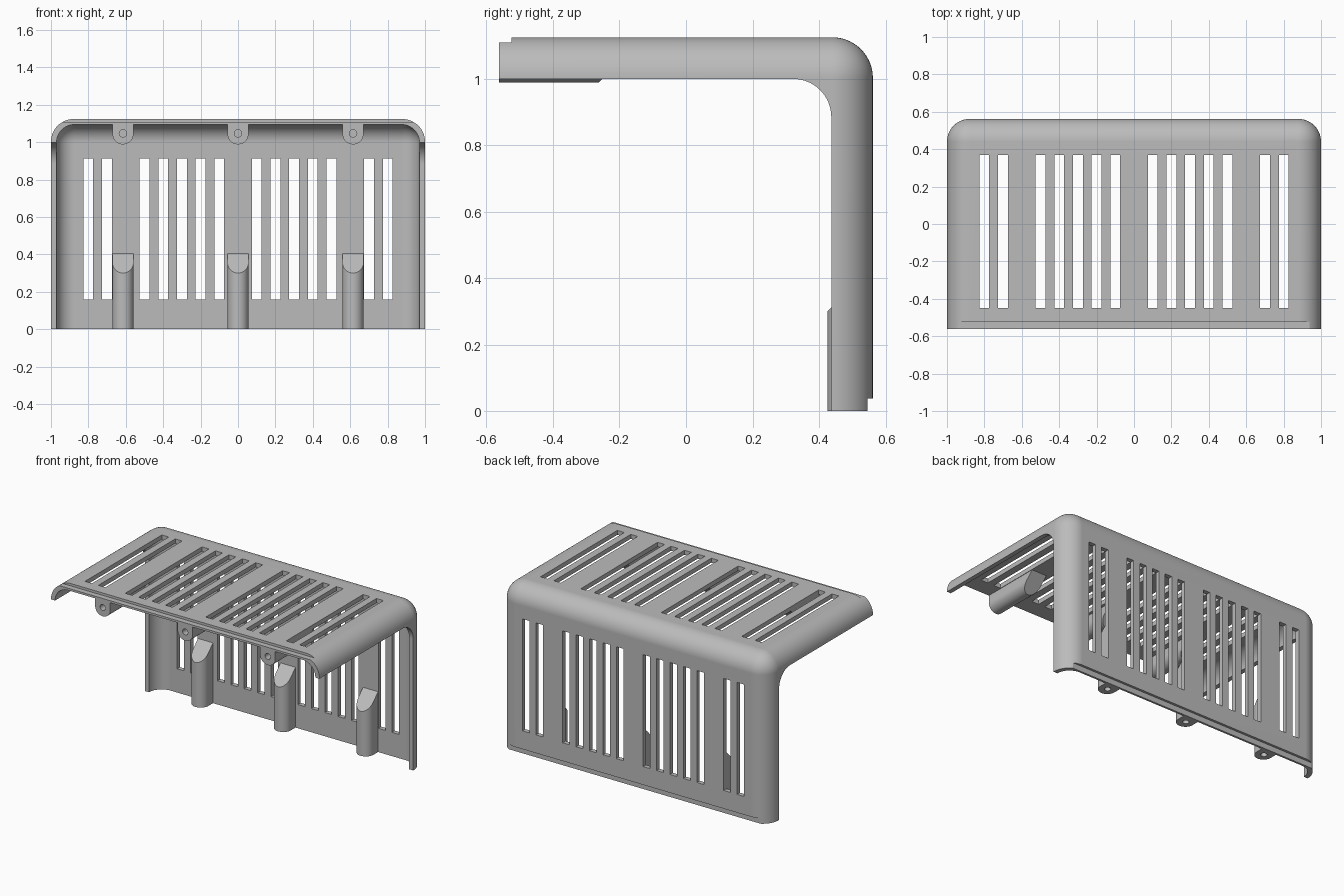
import bpy
import bmesh
from math import pi, cos, sin

if "Cube" in bpy.data.objects:
    bpy.data.objects.remove(bpy.data.objects["Cube"], do_unlink=True)

HALF_Y, HEIGHT = 0.562, 1.124
DEPTH, WALL = 0.125, 0.03
INNER = HALF_Y - WALL

grey = bpy.data.materials.new("plain grey")
grey.use_nodes = True
colour = (0.5, 0.5, 0.5, 1)
grey.diffuse_color = colour
grey.node_tree.nodes["Principled BSDF"].inputs["Base Color"].default_value = colour


def finish(name, bm):
    bmesh.ops.recalc_face_normals(bm, faces=bm.faces)
    mesh = bpy.data.meshes.new(name)
    bm.to_mesh(mesh)
    bm.free()
    mesh.materials.append(grey)
    obj = bpy.data.objects.new(name, mesh)
    bpy.context.collection.objects.link(obj)
    return obj


def add_box(bm, low, high):
    made = bmesh.ops.create_cube(bm, size=1)["verts"]
    for v in made:
        v.co = [a + (b - a) * (c + 0.5) for a, b, c in zip(low, high, v.co)]


def add_prism(bm, low, high):
    """Join two matching rings of points into a closed solid."""
    a = [bm.verts.new(p) for p in low]
    b = [bm.verts.new(p) for p in high]
    bm.faces.new(a)
    bm.faces.new(b)
    for i in range(len(a)):
        j = (i + 1) % len(a)
        bm.faces.new((a[i], a[j], b[j], b[i]))


def rounded_box(name, half_x, front, back, bottom, top, radius):
    """Box with rounded top, back and side edges; front and bottom stay square."""
    bm = bmesh.new()
    add_box(bm, (-half_x, front, bottom), (half_x, back, top))
    edges = [e for e in bm.edges
             if any(v.co.y > front + 0.01 for v in e.verts)
             and not all(v.co.z < bottom + 0.01 for v in e.verts)
             and not all(v.co.y < front + 0.01 for v in e.verts)]
    bmesh.ops.bevel(bm, geom=edges, offset=radius, segments=14,
                    profile=0.5, affect='EDGES')
    return finish(name, bm)


def cut(obj, cutter):
    bpy.context.view_layer.objects.active = obj
    mod = obj.modifiers.new("cut", 'BOOLEAN')
    mod.operation, mod.solver, mod.object = 'DIFFERENCE', 'EXACT', cutter
    bpy.ops.object.modifier_apply(modifier=mod.name)
    bpy.data.objects.remove(cutter, do_unlink=True)


def smooth(obj):
    bpy.ops.object.select_all(action='DESELECT')
    obj.select_set(True)
    bpy.context.view_layer.objects.active = obj
    bpy.ops.object.shade_smooth_by_angle(angle=0.5)
    obj.modifiers.new("even shading", 'WEIGHTED_NORMAL').keep_sharp = True


# Cover shell: rounded outside minus a parallel rounded inside
shell = rounded_box("cover_shell", 1, -HALF_Y, HALF_Y, 0, HEIGHT, DEPTH - 0.003)
cut(shell, rounded_box("inside_cutter", 1 - WALL, -1, INNER, -0.5,
                       HEIGHT - WALL, DEPTH - WALL))

# Open corner of the L, with a rounded inner bend on the side rims
y1, z1, r = HALF_Y - DEPTH, HEIGHT - DEPTH, 0.115
outline = [(-1, -0.5), (y1, -0.5)]
for i in range(17):
    t = i / 16 * pi / 2
    outline.append((y1 - r + r * cos(t), z1 - r + r * sin(t)))
outline.append((-1, z1))
bm = bmesh.new()
add_prism(bm, [(-1.2, y, z) for y, z in outline], [(1.2, y, z) for y, z in outline])
cut(shell, finish("corner_cutter", bm))

# Vent slots, and the shallow steps along both free edges
bm = bmesh.new()
for side in (-1, 1):
    for n in (1, 2, 3, 4, 5, 7, 8):
        x = side * n / 10
        add_box(bm, (x - 0.026, -0.449, HEIGHT - 0.06), (x + 0.026, 0.369, 1.3))
        add_box(bm, (x - 0.026, HALF_Y - 0.06, 0.16), (x + 0.026, 0.8, 0.914))
add_box(bm, (-1.2, -0.8, HEIGHT - 0.016), (1.2, -HALF_Y + 0.037, 1.3))
add_box(bm, (-1.2, HALF_Y - 0.016, -0.2), (1.2, 0.8, 0.037))
cut(shell, finish("slot_cutter", bm))
smooth(shell)


# Screw bosses: the top row mirrors the back row across the bend
def on_back(x, y, z):
    return (x, y, z)


def on_top(x, y, z):
    return (x, z - HALF_Y, y + HALF_Y)


RADIUS, CENTRE = 0.056, 0.482
for row, place in (("back", on_back), ("top", on_top)):
    for label, x in (("right", -0.615), ("middle", 0), ("left", 0.615)):
        ring = [(x + RADIUS, INNER + 0.008)]
        for i in range(25):
            t = pi * i / 24
            ring.append((x + RADIUS * cos(t), CENTRE - RADIUS * sin(t)))
        ring.append((x - RADIUS, INNER + 0.008))
        bm = bmesh.new()
        add_prism(bm, [place(px, py, 0) for px, py in ring],
                  [place(px, py, py - 0.126) for px, py in ring])
        boss = finish(f"{row}_boss_{label}", bm)
        # Blind screw hole
        hole = [(x + 0.02 * cos(pi * i / 12), CENTRE + 0.003 + 0.02 * sin(pi * i / 12))
                for i in range(24)]
        bm = bmesh.new()
        add_prism(bm, [place(px, py, -0.1) for px, py in hole],
                  [place(px, py, 0.2) for px, py in hole])
        cut(boss, finish("hole_cutter", bm))
        smooth(boss)
